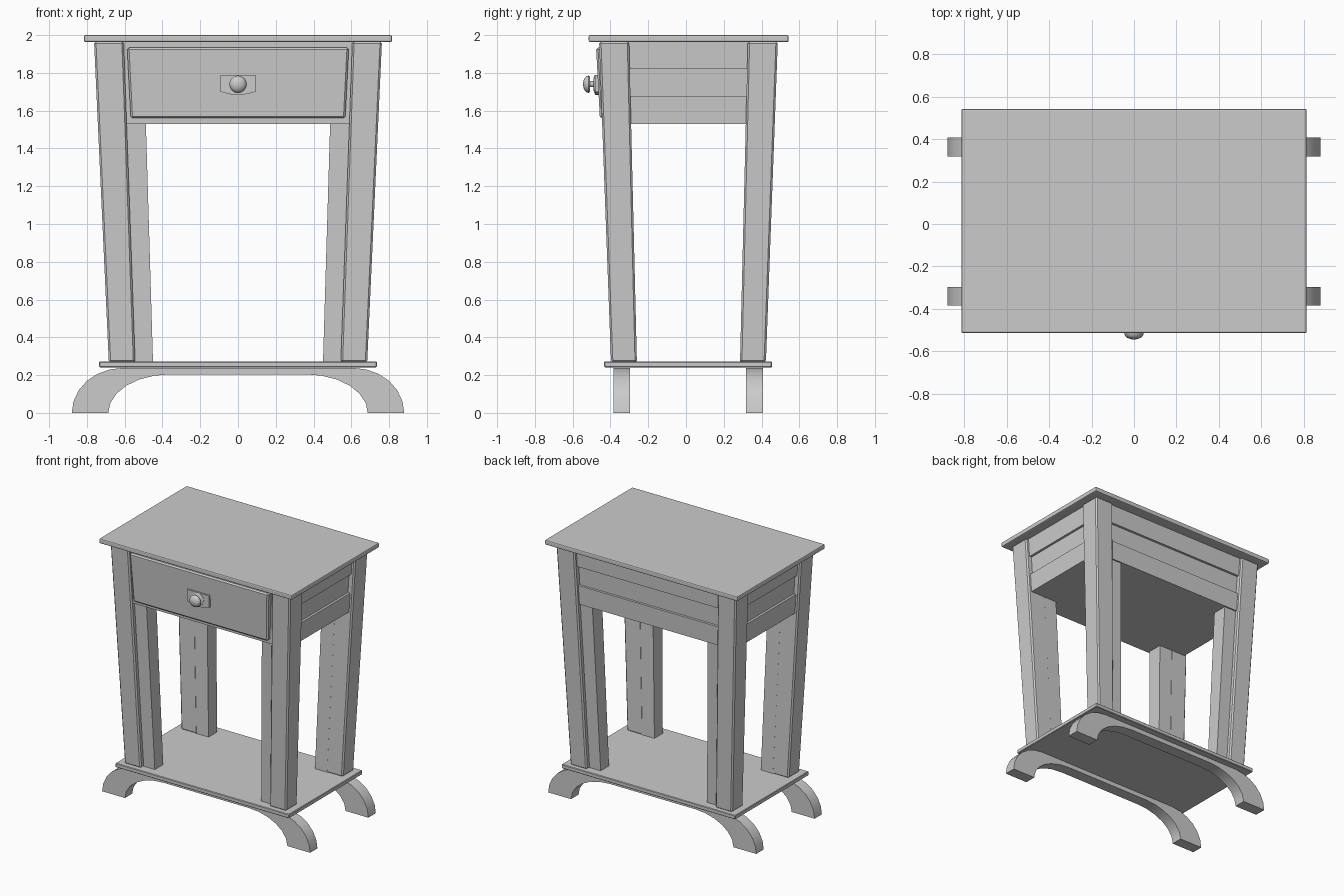
import bpy, bmesh, math

if "Cube" in bpy.data.objects:
    bpy.data.objects.remove(bpy.data.objects["Cube"])

YC = 0.013                 # depth centre of the table carcass
Z0, Z1 = 0.268, 1.965      # bottom and top of the legs


def finish(name, bm, bevel=0.0, segments=1, smooth=False):
    bmesh.ops.recalc_face_normals(bm, faces=bm.faces)
    me = bpy.data.meshes.new(name)
    bm.to_mesh(me)
    bm.free()
    ob = bpy.data.objects.new(name, me)
    bpy.context.collection.objects.link(ob)
    if bevel:
        m = ob.modifiers.new("bevel", 'BEVEL')
        m.width, m.segments = bevel, segments
    if smooth:
        bpy.context.view_layer.objects.active = ob
        ob.select_set(True)
        bpy.ops.object.shade_smooth_by_angle(angle=math.radians(40))
        ob.select_set(False)
    return ob


def loft(name, ring_a, ring_b, **kw):
    """Solid between two matching closed rings of points."""
    bm = bmesh.new()
    a = [bm.verts.new(p) for p in ring_a]
    b = [bm.verts.new(p) for p in ring_b]
    n = len(a)
    bm.faces.new(a)
    bm.faces.new(b)
    for i in range(n):
        j = (i + 1) % n
        bm.faces.new((a[i], a[j], b[j], b[i]))
    return finish(name, bm, **kw)


def rect(x0, x1, y0, y1, z):
    return [(x0, y0, z), (x1, y0, z), (x1, y1, z), (x0, y1, z)]


def box(name, x, y0, y1, z0, z1, **kw):
    return loft(name, rect(-x, x, y0, y1, z0), rect(-x, x, y0, y1, z1), **kw)


def at(z, low, high):
    """Value along the leg taper at height z."""
    return low + (high - low) * (z - Z0) / (Z1 - Z0)


def leg_x(z): return at(z, 0.684, 0.762)
def leg_y(z): return at(z, 0.410, 0.473)


# table top and lower shelf
box("table_top", 0.815, -0.515, 0.543, 1.963, 2.0, bevel=0.008, segments=2)
box("lower_shelf", 0.735, -0.433, 0.455, 0.241, 0.272, bevel=0.004)

# splayed legs, each a post with a slimmer inner strip
for sx, side in ((-1, "left"), (1, "right")):
    for sy, end in ((-1, "front"), (1, "back")):
        def ring(z, xi, xo, yi, yo):
            return rect(sx * xi, sx * xo, YC + sy * yi, YC + sy * yo, z)

        loft(f"{end}_{side}_leg_post",
             ring(Z0, 0.544, leg_x(Z0), 0.273, leg_y(Z0)),
             ring(Z1, 0.605, leg_x(Z1), 0.314, leg_y(Z1)), bevel=0.01)
        zt = 1.54
        loft(f"{end}_{side}_leg_strip",
             ring(Z0, 0.450, 0.56, 0.274, leg_y(Z0) - 0.035),
             ring(zt, 0.488, 0.64, at(zt, 0.274, 0.315), leg_y(zt) - 0.035))

# case: upper and lower rails with a recessed panel between them
for name, z0, z1, inset in (("lower_rail", 1.53, 1.675, 0.024),
                            ("side_panel", 1.675, 1.82, 0.042),
                            ("upper_rail", 1.82, 1.965, 0.024)):
    rings = []
    for z in (z0, z1):
        x, y = leg_x(z) - inset, leg_y(z) - inset
        rings.append(rect(-x, x, YC - leg_y(z) + 0.02, YC + y, z))
    loft(name, *rings)

# drawer front, leaning with the legs
lo, hi = 1.56, 1.934
loft("drawer_front",
     rect(-0.568, 0.568, -0.40, -0.456, lo),
     rect(-0.587, 0.587, -0.40, -0.476, hi), bevel=0.01)

# handle plate with a curved lower edge
plate = [(-0.092, 1.79), (0.092, 1.79), (0.092, 1.70), (0.05, 1.688),
         (0, 1.683), (-0.05, 1.688), (-0.092, 1.70)]
loft("handle_plate", [(x, -0.46, z) for x, z in plate],
     [(x, -0.481, z) for x, z in plate])

# turned knob: flange, stem and domed head
profile = [(0, -0.47), (0.048, -0.47), (0.048, -0.483), (0.040, -0.488),
           (0.016, -0.490), (0.016, -0.508), (0.040, -0.508), (0.046, -0.515),
           (0.043, -0.526), (0.034, -0.536), (0.018, -0.543), (0, -0.545)]
bm = bmesh.new()
vs = [bm.verts.new((r, y, 1.74)) for r, y in profile]
es = [bm.edges.new(p) for p in zip(vs, vs[1:])]
bmesh.ops.spin(bm, geom=vs + es, cent=(0, 0, 1.74), axis=(0, 1, 0),
               angle=2 * math.pi, steps=16)
bmesh.ops.remove_doubles(bm, verts=bm.verts, dist=0.0005)
finish("drawer_knob", bm, smooth=True)

# arched feet: quarter ellipses at both ends joined by a flat bar
N = 6
half_out = [(0.61 + 0.27 * math.cos(i * math.pi / 2 / N),
             0.238 * math.sin(i * math.pi / 2 / N)) for i in range(N + 1)]
half_in = [(0.36 + 0.327 * math.cos(i * math.pi / 2 / N),
            0.204 * math.sin(i * math.pi / 2 / N)) for i in range(N + 1)]
outer = half_out + [(-x, z) for x, z in reversed(half_out)]
inner = half_in + [(-x, z) for x, z in reversed(half_in)]
for name, y0, y1 in (("front_foot", -0.385, -0.297), ("back_foot", 0.318, 0.408)):
    bm = bmesh.new()
    grid = [[bm.verts.new((x, y, z)) for x, z in line]
            for line, y in ((outer, y0), (inner, y0), (inner, y1), (outer, y1))]
    for k in range(4):
        a, b = grid[k], grid[(k + 1) % 4]
        for i in range(len(outer) - 1):
            bm.faces.new((a[i], a[i + 1], b[i + 1], b[i]))
    for i in (0, -1):
        bm.faces.new([line[i] for line in grid])
    finish(name, bm, smooth=True)
